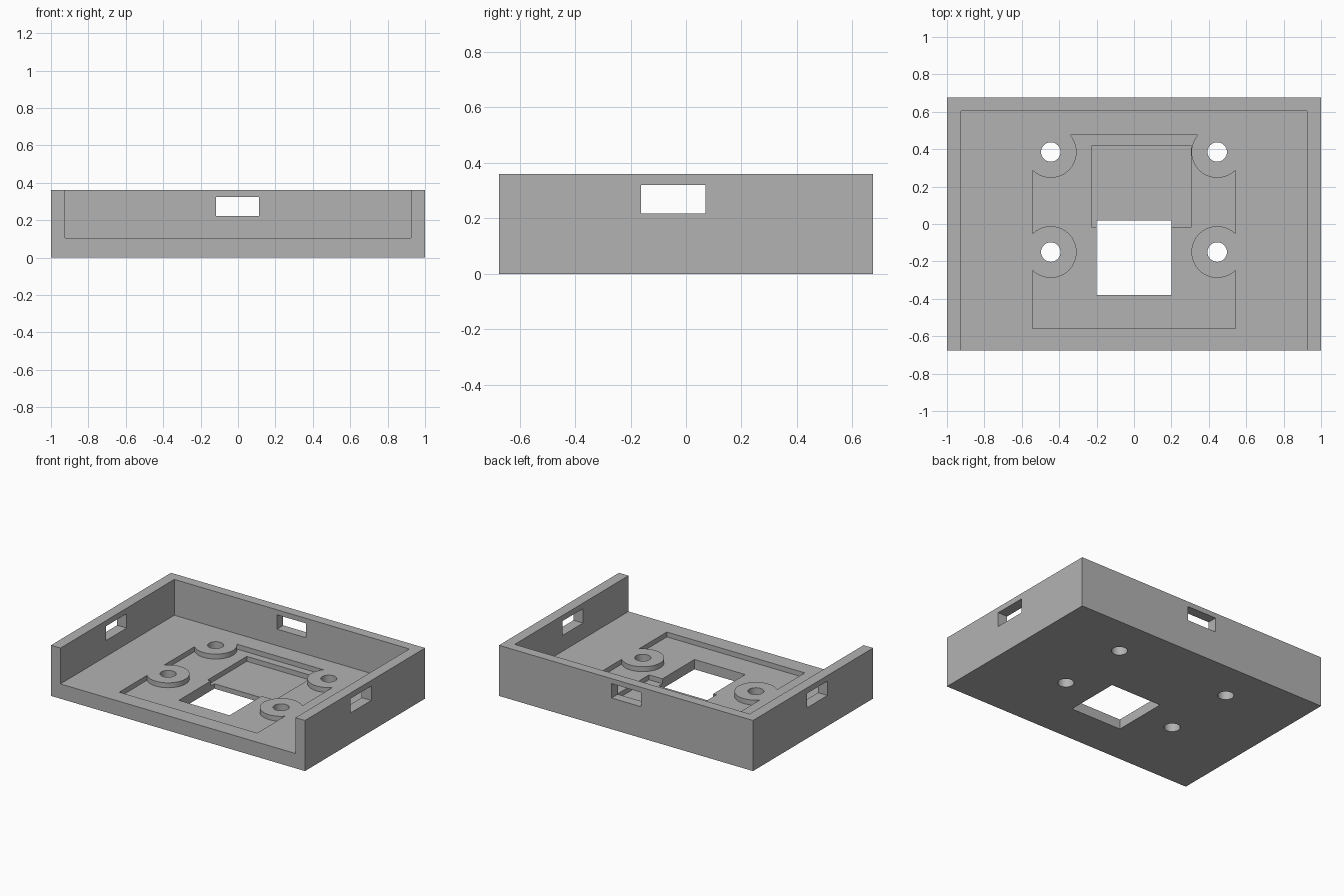
import bpy
import bmesh
from mathutils import Matrix, Vector

cube = bpy.data.objects.get("Cube")
if cube:
    bpy.data.objects.remove(cube, do_unlink=True)

HALF_X, HALF_Y, HEIGHT = 1.0, 0.675, 0.36
FLOOR, RECESS, POCKET = 0.105, 0.07, 0.035
WALL = 0.075
POSTS = [(x, y) for x in (-0.445, 0.445) for y in (-0.15, 0.385)]

grey = bpy.data.materials.new("matte grey")
grey.use_nodes = True
grey.diffuse_color = (0.45, 0.45, 0.45, 1)
grey.node_tree.nodes["Principled BSDF"].inputs["Base Color"].default_value = grey.diffuse_color


def make(name, bm):
    mesh = bpy.data.meshes.new(name)
    bm.to_mesh(mesh)
    bm.free()
    obj = bpy.data.objects.new(name, mesh)
    bpy.context.collection.objects.link(obj)
    return obj


def box(name, low, high):
    low, high = Vector(low), Vector(high)
    bm = bmesh.new()
    place = Matrix.Translation((low + high) / 2) @ Matrix.Diagonal((*(high - low), 1))
    bmesh.ops.create_cube(bm, size=1, matrix=place)
    return make(name, bm)


def cylinder(name, x, y, radius):
    bm = bmesh.new()
    bmesh.ops.create_cone(bm, cap_ends=True, segments=64, radius1=radius,
                          radius2=radius, depth=1, matrix=Matrix.Translation((x, y, 0)))
    return make(name, bm)


def cut(target, cutter):
    """Subtract the cutter, bake the result and remove the cutter."""
    mod = target.modifiers.new("cut", 'BOOLEAN')
    mod.operation, mod.solver, mod.object = 'DIFFERENCE', 'EXACT', cutter
    graph = bpy.context.evaluated_depsgraph_get()
    mesh = bpy.data.meshes.new_from_object(target.evaluated_get(graph))
    target.modifiers.clear()
    target.data = mesh
    bpy.data.objects.remove(cutter, do_unlink=True)


# Tray with three walls and an open front
tray = box("open_front_tray", (-HALF_X, -HALF_Y, 0), (HALF_X, HALF_Y, HEIGHT))
cut(tray, box("cavity", (WALL - HALF_X, -1, FLOOR), (HALF_X - WALL, HALF_Y - 0.07, 1)))

# Shallow recess that leaves round mounting posts standing
recess = box("recess", (-0.543, -0.56, RECESS), (0.543, 0.475, 0.2))
for x, y in POSTS:
    cut(recess, cylinder("post", x, y, 0.138))
cut(tray, recess)

# Deeper pocket and square floor opening
cut(tray, box("pocket", (-0.225, -0.02, POCKET), (0.305, 0.42, 0.2)))
cut(tray, box("floor_opening", (-0.2, -0.38, -0.1), (0.2, 0.02, 0.2)))

# Screw holes through the posts
for x, y in POSTS:
    cut(tray, cylinder("screw_hole", x, y, 0.052))

# Slots in the side walls and the back wall
cut(tray, box("side_slots", (-1.2, -0.163, 0.218), (1.2, 0.07, 0.32)))
cut(tray, box("back_slot", (-0.117, 0.5, 0.222), (0.113, 0.8, 0.324)))

tray.data.materials.clear()
tray.data.materials.append(grey)
for face in tray.data.polygons:
    face.material_index = 0
bpy.ops.object.select_all(action='DESELECT')
tray.select_set(True)
bpy.context.view_layer.objects.active = tray
bpy.ops.object.shade_smooth_by_angle()
